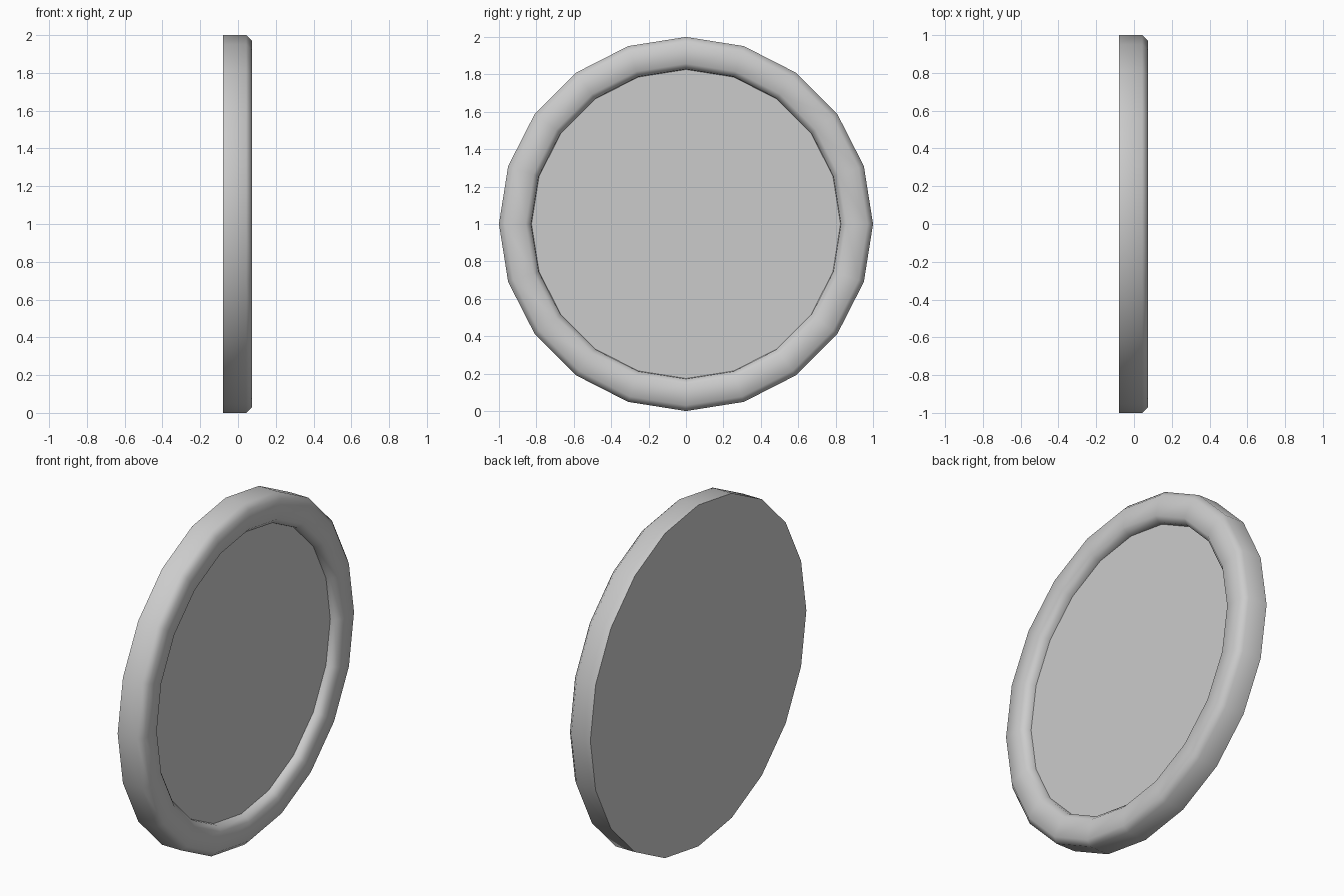
import bpy, bmesh, math

if "Cube" in bpy.data.objects:
    bpy.data.objects.remove(bpy.data.objects["Cube"])

SIDES = 20
# (x, radius) from back face, over the chamfered rim, down to the recessed panel
PROFILE = [(-0.08, 1.0), (0.043, 1.0), (0.073, 0.97), (0.073, 0.857),
           (0.045, 0.829), (0.02, 0.826)]

bm = bmesh.new()
rings = []
for x, r in PROFILE:
    rings.append([bm.verts.new((x, r * math.cos(2 * math.pi * i / SIDES),
                                1 + r * math.sin(2 * math.pi * i / SIDES)))
                  for i in range(SIDES)])

# Rim bands
for a, b in zip(rings, rings[1:]):
    for i in range(SIDES):
        j = (i + 1) % SIDES
        bm.faces.new((a[i], a[j], b[j], b[i]))

# Flat back and recessed front panel
bm.faces.new(rings[0][::-1])
bm.faces.new(rings[-1])
bmesh.ops.recalc_face_normals(bm, faces=bm.faces[:])

mesh = bpy.data.meshes.new("rimmed_disc")
bm.to_mesh(mesh)
bm.free()
disc = bpy.data.objects.new("rimmed_disc", mesh)
bpy.context.collection.objects.link(disc)

# Smooth rim, sharp back edge and panel edge
bpy.context.view_layer.objects.active = disc
disc.select_set(True)
bpy.ops.object.shade_smooth_by_angle(angle=math.radians(60))
